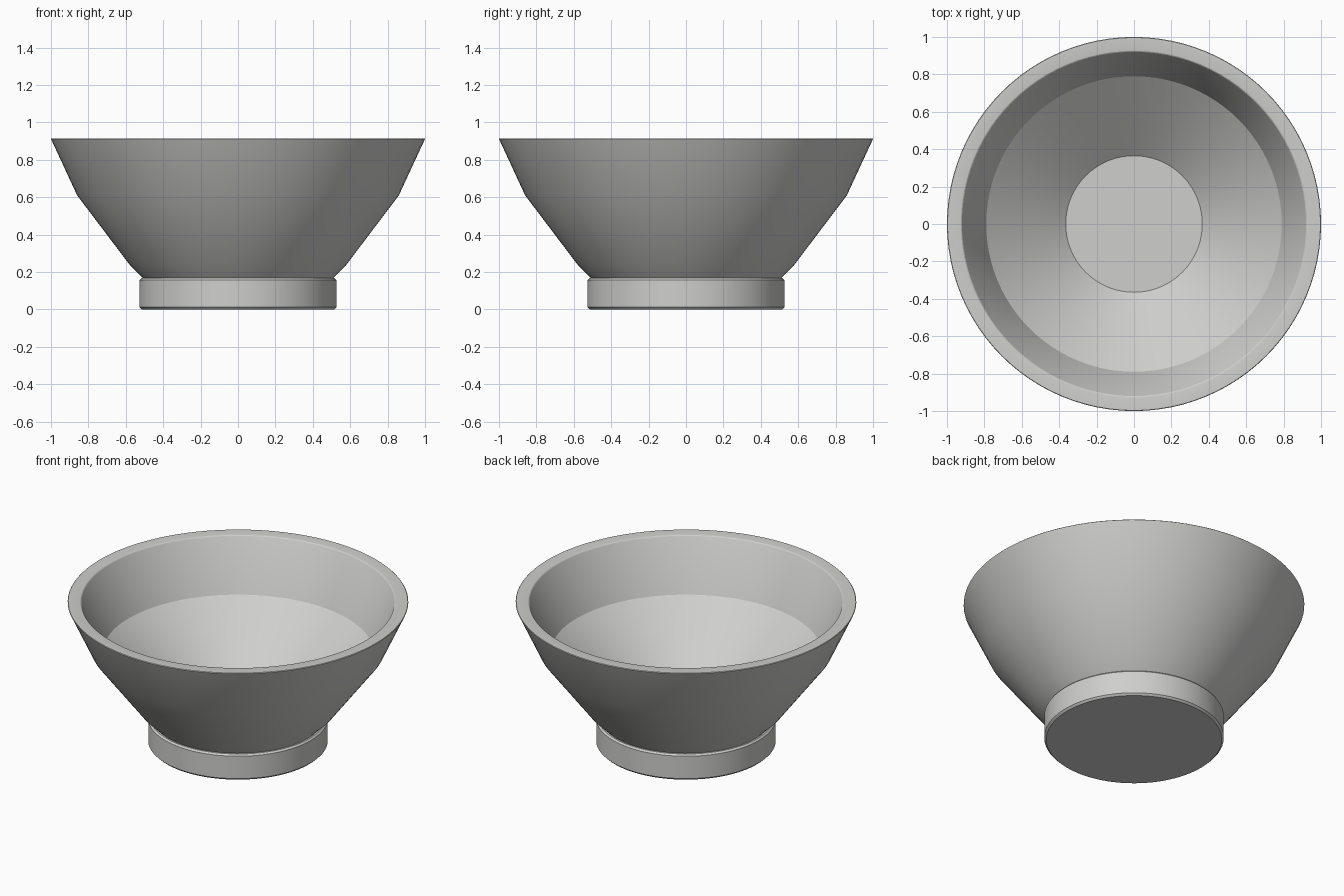
import bpy, bmesh, math

cube = bpy.data.objects.get("Cube")
if cube:
    bpy.data.objects.remove(cube, do_unlink=True)

SEGMENTS = 96

clay = bpy.data.materials.new("light_grey_clay")
clay.use_nodes = True
colour = (0.62, 0.62, 0.61, 1)
clay.diffuse_color = colour
clay.node_tree.nodes["Principled BSDF"].inputs["Base Color"].default_value = colour


def lathe(name, profile, angle):
    """Spin a closed (radius, height) profile around the z axis."""
    bm = bmesh.new()
    verts = [bm.verts.new((r, 0, z)) for r, z in profile]
    edges = [bm.edges.new(pair) for pair in zip(verts, verts[1:])]
    bmesh.ops.spin(bm, geom=verts + edges, cent=(0, 0, 0), axis=(0, 0, 1),
                   angle=math.tau, steps=SEGMENTS, use_merge=True)
    bmesh.ops.remove_doubles(bm, verts=bm.verts, dist=0.0001)
    bmesh.ops.recalc_face_normals(bm, faces=bm.faces)
    mesh = bpy.data.meshes.new(name)
    bm.to_mesh(mesh)
    bm.free()
    mesh.materials.append(clay)
    obj = bpy.data.objects.new(name, mesh)
    bpy.context.collection.objects.link(obj)
    bpy.ops.object.select_all(action='DESELECT')
    obj.select_set(True)
    bpy.context.view_layer.objects.active = obj
    bpy.ops.object.shade_smooth_by_angle(angle=math.radians(angle))


# Inner lip: arc easing the flat rim into the inner wall
lip = [(0.931 + 0.015 * math.cos(math.radians(a)),
        0.9 + 0.015 * math.sin(math.radians(a))) for a in (90, 113, 136, 158)]

# Bowl: flared outer wall, flat rim, inner lip, shallow slope and flat floor
lathe("bowl", [(0, 0.15), (0.49, 0.15), (0.58, 0.24), (0.86, 0.61),
               (1, 0.912), (0.997, 0.915)] + lip
      + [(0.79, 0.59), (0.365, 0.245), (0, 0.245)], 15)

# Foot: solid disc with chamfered edges under the bowl
lathe("foot", [(0, 0), (0.515, 0), (0.527, 0.012), (0.527, 0.157),
               (0.517, 0.167), (0.45, 0.167), (0, 0.14)], 30)
